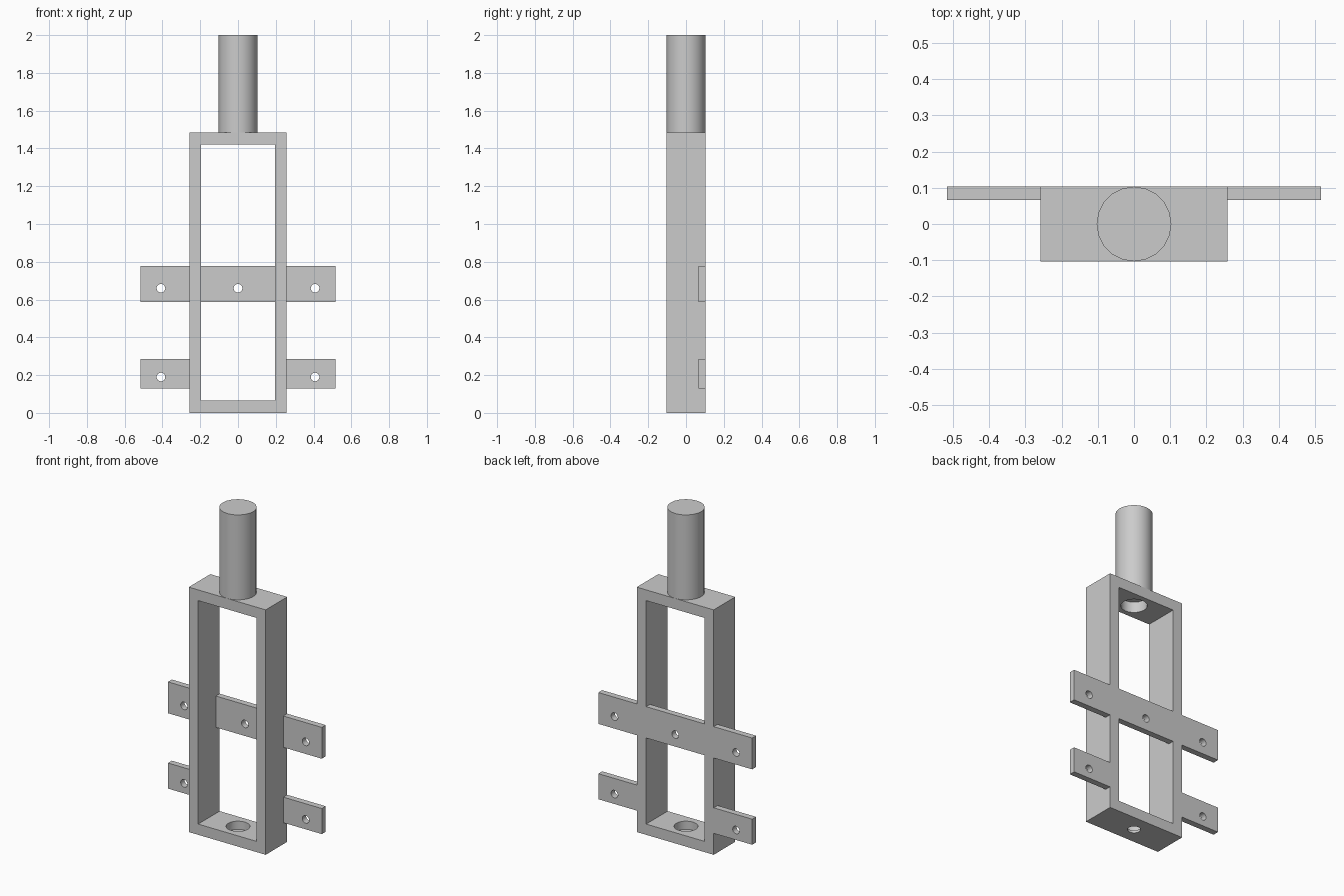
import bpy
import math

cube = bpy.data.objects.get("Cube")
if cube:
    bpy.data.objects.remove(cube, do_unlink=True)

steel = bpy.data.materials.new("plain grey")
steel.use_nodes = True
GREY = (0.6, 0.6, 0.6, 1)
steel.diffuse_color = GREY
steel.node_tree.nodes["Principled BSDF"].inputs["Base Color"].default_value = GREY


def finish(name):
    ob = bpy.context.object
    ob.name = name
    ob.data.materials.append(steel)
    bpy.ops.object.transform_apply(location=True, rotation=True, scale=True)
    return ob


def box(name, x, y, z):
    """Box from (low, high) pairs on each axis."""
    spans = (x, y, z)
    bpy.ops.mesh.primitive_cube_add(size=1, location=[(a + b) / 2 for a, b in spans])
    bpy.context.object.scale = [b - a for a, b in spans]
    return finish(name)


def cylinder(name, radius, depth, location, sides=20, along_y=False):
    bpy.ops.mesh.primitive_cylinder_add(
        vertices=sides, radius=radius, depth=depth, location=location,
        rotation=(math.pi / 2 if along_y else 0, 0, 0))
    return finish(name)


def combine(target, other, operation):
    """Apply a boolean and discard the second object."""
    mod = target.modifiers.new("boolean", "BOOLEAN")
    mod.operation, mod.solver, mod.object = operation, "EXACT", other
    bpy.context.view_layer.objects.active = target
    bpy.ops.object.modifier_apply(modifier=mod.name)
    bpy.data.objects.remove(other, do_unlink=True)


def smooth(ob):
    bpy.ops.object.select_all(action="DESELECT")
    ob.select_set(True)
    bpy.context.view_layer.objects.active = ob
    bpy.ops.object.shade_smooth_by_angle(angle=math.radians(35))


HALF_W, HALF_D, TOP = 0.258, 0.103, 1.485
INNER_W, BAR = 0.195, 0.065
PLATE_Y = (0.066, HALF_D)

# Rectangular frame with open window
frame = box("frame", (-HALF_W, HALF_W), (-HALF_D, HALF_D), (0, TOP))
window = box("window_cutter", (-INNER_W, INNER_W), (-1, 1), (BAR, TOP - BAR))
combine(frame, window, "DIFFERENCE")

# Mounting strap across the frame, and a pair of lower ears
strap = box("strap", (-0.516, 0.516), PLATE_Y, (0.587, 0.777))
combine(frame, strap, "UNION")
for side in (-1, 1):
    ear = box("ear", sorted((side * 0.22, side * 0.516)), PLATE_Y, (0.13, 0.285))
    combine(frame, ear, "UNION")

# Screw holes through strap and ears
for x, z in ((-0.408, 0.66), (0, 0.66), (0.408, 0.66), (-0.408, 0.19), (0.408, 0.19)):
    hole = cylinder("screw_cutter", 0.023, 0.2, (x, 0.085, z), along_y=True)
    combine(frame, hole, "DIFFERENCE")

# Bearing seats: stepped bore in the bottom bar, bore in the top bar
for radius, depth, z in ((0.036, 0.2, 0), (0.066, 0.1, BAR), (0.073, 0.2, TOP - 0.06)):
    bore = cylinder("bore_cutter", radius, depth, (0, 0, z), sides=24)
    combine(frame, bore, "DIFFERENCE")
smooth(frame)

# Round post on top
post = cylinder("post", HALF_D, 2 - TOP, (0, 0, (2 + TOP) / 2))
smooth(post)
